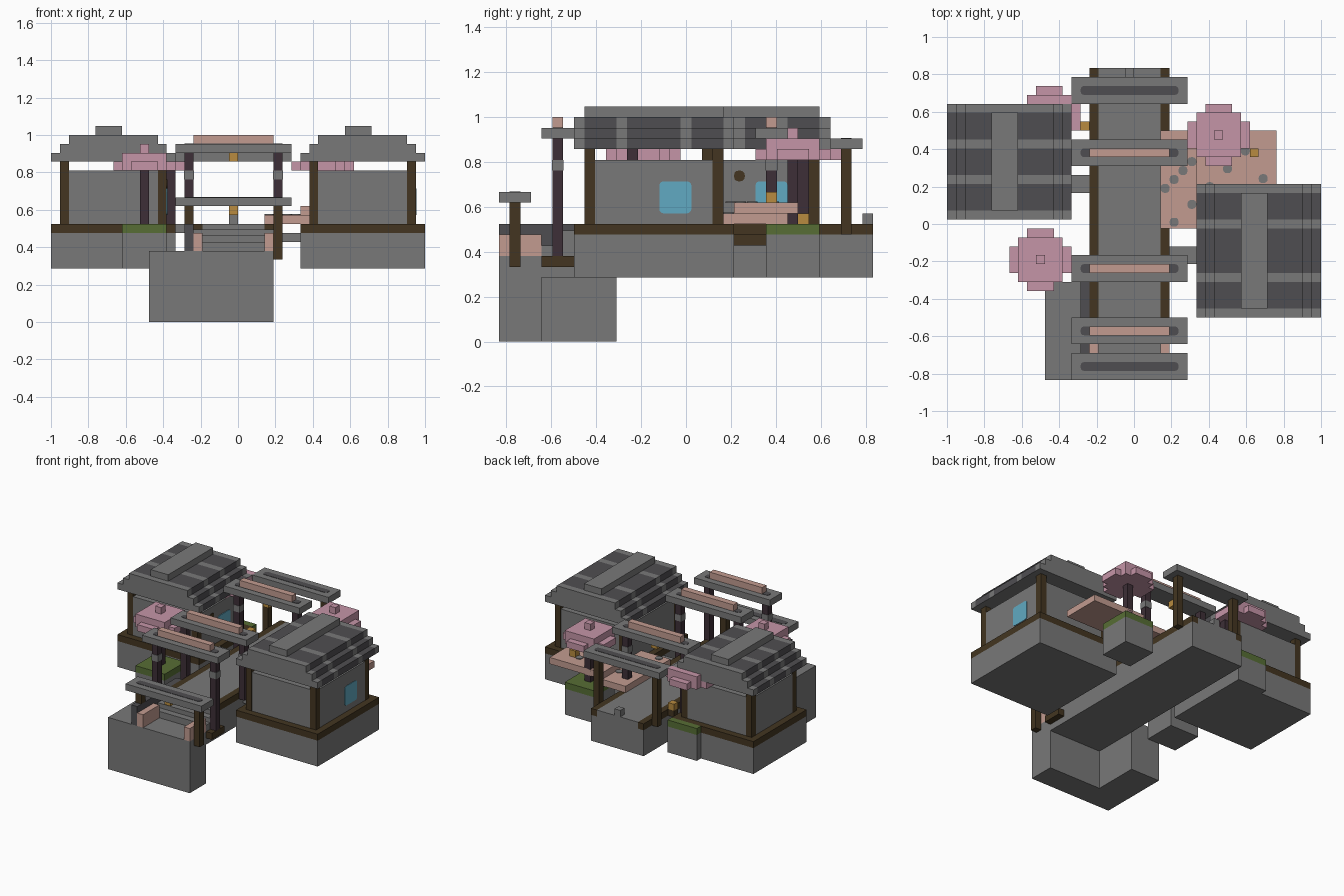
import bpy, bmesh
from mathutils import Vector

cube = bpy.data.objects.get("Cube")
if cube:
    bpy.data.objects.remove(cube, do_unlink=True)

U = 1 / 21          # one building block
Y_MID = 17.5        # depth is counted in blocks from the front edge


def material(name, *rgb):
    m = bpy.data.materials.new(name)
    m.use_nodes = True
    m.diffuse_color = (*rgb, 1)
    m.node_tree.nodes["Principled BSDF"].inputs["Base Color"].default_value = (*rgb, 1)
    return m


stone = material("stone grey", .19, .19, .19)
slate = material("slate", .078, .076, .083)
wood = material("dark brown wood", .056, .036, .015)
bark = material("dark plum bark", .047, .028, .038)
rose = material("rose timber", .54, .33, .28)
blossom = material("blossom pink", .56, .30, .39)
grass = material("moss green", .095, .155, .035)
glass = material("window blue", .12, .40, .54)
glow = material("lantern orange", .48, .26, .05)


def finish(name, bm, *mats):
    bmesh.ops.recalc_face_normals(bm, faces=bm.faces)
    for v in bm.verts:
        v.co = Vector((v.co.x, v.co.y - Y_MID, v.co.z)) * U
    me = bpy.data.meshes.new(name)
    bm.to_mesh(me)
    bm.free()
    for m in mats:
        me.materials.append(m)
    ob = bpy.data.objects.new(name, me)
    bpy.context.collection.objects.link(ob)
    return ob


def box(name, mat, x, y, z, round_axis=None):
    """Box between (low, high) pairs; optional rounded corners along an axis."""
    bm = bmesh.new()
    bmesh.ops.create_cube(bm, size=1)
    for v in bm.verts:
        v.co = [a + (b - a) * (c + .5) for (a, b), c in zip((x, y, z), v.co)]
    if round_axis is not None:
        edges = [e for e in bm.edges
                 if abs((e.verts[0].co - e.verts[1].co).normalized()[round_axis]) > .9]
        bmesh.ops.bevel(bm, geom=edges, offset=.4, segments=3, profile=.5, affect='EDGES')
    return finish(name, bm, mat)


def span(start, size=1):
    return (start, start + size)


# Houses
def roof(name, x0, x1, y0, y1, bands):
    left = [(x0, 18), (x0, 19), (x0 + 1, 19), (x0 + 1, 20), (x0 + 2, 20), (x0 + 2, 21)]
    right = [(x0 + x1 - x, z) for x, z in reversed(left)]
    bm = bmesh.new()
    face = bm.faces.new([bm.verts.new((x, y0, z)) for x, z in left + right])
    ext = bmesh.ops.extrude_face_region(bm, geom=[face])
    verts = [g for g in ext["geom"] if isinstance(g, bmesh.types.BMVert)]
    bmesh.ops.translate(bm, verts=verts, vec=(0, y1 - y0, 0))
    for cut in [c for band in bands for c in band]:
        bmesh.ops.bisect_plane(bm, geom=bm.verts[:] + bm.edges[:] + bm.faces[:],
                               plane_co=(0, cut, 0), plane_no=(0, 1, 0))
    bmesh.ops.recalc_face_normals(bm, faces=bm.faces)
    for f in bm.faces:
        y = f.calc_center_median().y
        if f.normal.z > -.5 and abs(f.normal.y) < .5:
            f.material_index = int(any(a < y < b for a, b in bands))
    finish(name, bm, stone, slate)


def house(side, x0, x1, y0, y1, cap, bands):
    box(side + "_house_base", stone, (x0, x1), (y0, y1), (6, 10))
    box(side + "_house_floor", wood, (x0, x1), (y0, y1), (10, 11))
    box(side + "_house_walls", stone, (x0 + 1.02, x1 - 1.02), (y0 + 1.02, y1 - 1.02), (11, 17))
    for x in (x0 + 1, x1 - 2):
        for y in (y0 + 1, y1 - 2):
            box(side + "_house_post", wood, span(x), span(y), (11, 18))
    roof(side + "_house_roof", x0, x1, y0, y1, bands)
    box(side + "_roof_ridge", stone, span(cap, 3), (y0 + 1, y1 - 1), (21, 22))


house("left", 7, 21, 7, 22, 12, [(8, 11), (12, 17), (18, 21)])
house("right", -21, -7, 18, 31, -16, [(19, 22), (23, 26), (27, 30)])
box("left_house_window", glass, (19.9, 20.06), (15, 18), (12, 15), 0)
box("right_house_window", glass, (-8.1, -7.92), (24, 27), (12, 15), 0)
box("right_house_plaque", wood, (-8.1, -7.92), (22, 23), (15, 16), 0)

# Landing, steps and bridge
box("landing_front", stone, (-10, 4), (0, 4), (0, 8))
box("landing_side", stone, (-10, -5), (4, 11), (0, 8))
box("landing_wall", slate, (-6, -5), (0, 11), (8, 11))
for x in (-5, 3):
    box("landing_rail", rose, span(x), (0, 4), (8, 10))
    box("bridge_edge", wood, span(x), (7, 35), (10, 11))
for i in range(3):
    box("step", stone, (-5, 4), span(4 + i), (6, 9 + i * .7))
box("step_stringer", wood, (4, 5), (4, 7), (7, 8))
box("bridge_body", stone, (-5, 4), (7, 35), (6, 10))
box("bridge_deck", stone, (-4, 3), (7, 35), (10, 11))
box("bridge_end_block", stone, (-1, 0), (34, 35), (11, 12))
box("bridge_side_beam", wood, (4, 5), (22, 25), (9, 10))
box("left_house_link", stone, (4, 7), (13, 15), (9, 10))
box("right_house_link", stone, (-7, -5), (21, 23), (10, 11))


# Gates along the path
def gate(y, top, feet, post_mat, tall):
    for x, foot in zip((-6, 4), feet):
        box("gate_post", post_mat, span(x), span(y + 1), (foot, top))
        if tall:
            box("gate_post_band", stone, (x - .05, x + 1.05), (y + .95, y + 2.05), (16, 17))
    box("gate_roof", stone, (-7, 6), (y, y + 3), (top, top + 1))
    box("gate_roof_panel", slate, (-6, 5), span(y + 1), (top + .95, top + 1.05), 2)
    if tall:
        box("gate_ridge_beam", rose, (-5, 4), span(y + 1), (top + 1, top + 2))


gate(0, 13, (11, 7), wood, False)
gate(4, 19, (11, 8), bark, True)
gate(11, 19, (10, 10), bark, True)
gate(24, 19, (10, 10), bark, True)
gate(31, 18, (10, 10), wood, False)

# Lanterns
for x, y, z in ((-1, 1, 12), (-1, 25, 18), (-6, 28, 11), (13, 25, 13)):
    box("lantern", glow, span(x), span(y), span(z))
box("lantern_foot", wood, (-6, -5), (28, 29), (10, 11))


# Blossom trees and planters
def tree(x, y, trunk_x, trunk_y, pad_y):
    box("planter", stone, (x - 2.5, x + 2.5), pad_y, (6, 10))
    box("planter_moss", grass, (x - 2.5, x + 2.5), pad_y, (10, 11))
    box("tree_trunk", bark, span(trunk_x), span(trunk_y), (11, 17))
    for i, (a, b) in enumerate(((3.5, 1.5), (1.5, 3.5))):
        box("blossom_arm", blossom, (x - a, x + a), (y - b, y + b), (17, 18))
    box("blossom_crown", blossom, (x - 2.5, x + 2.5), (y - 2.5, y + 2.5), (17, 19))
    box("blossom_tip", blossom, (x - .5, x + .5), (y - .5, y + .5), (19, 20))


tree(9.5, 27.5, 9, 27, (25, 30))
tree(-10.5, 13.5, -11, 13, (11, 16))
tree(-9.5, 29.5, -8, 28, (31, 32))

# Raised timber terrace with stone studs
box("terrace_lower", rose, (3, 8), (17, 28), (11, 12))
box("terrace_upper", rose, (7, 16), (22, 28), (12, 13))
studs = [(4.5 + i, 17.7 + i) for i in range(0, 10, 2)]
studs += [(3.5 + i, 21.5 + i) for i in range(4)]
studs.append((14.5, 22.6))
for x, y in studs:
    z = 12 if x < 7 else 13
    box("terrace_stud", stone, (x - .5, x + .5), (y - .5, y + .5), (z - .05, z + .1), 2)
